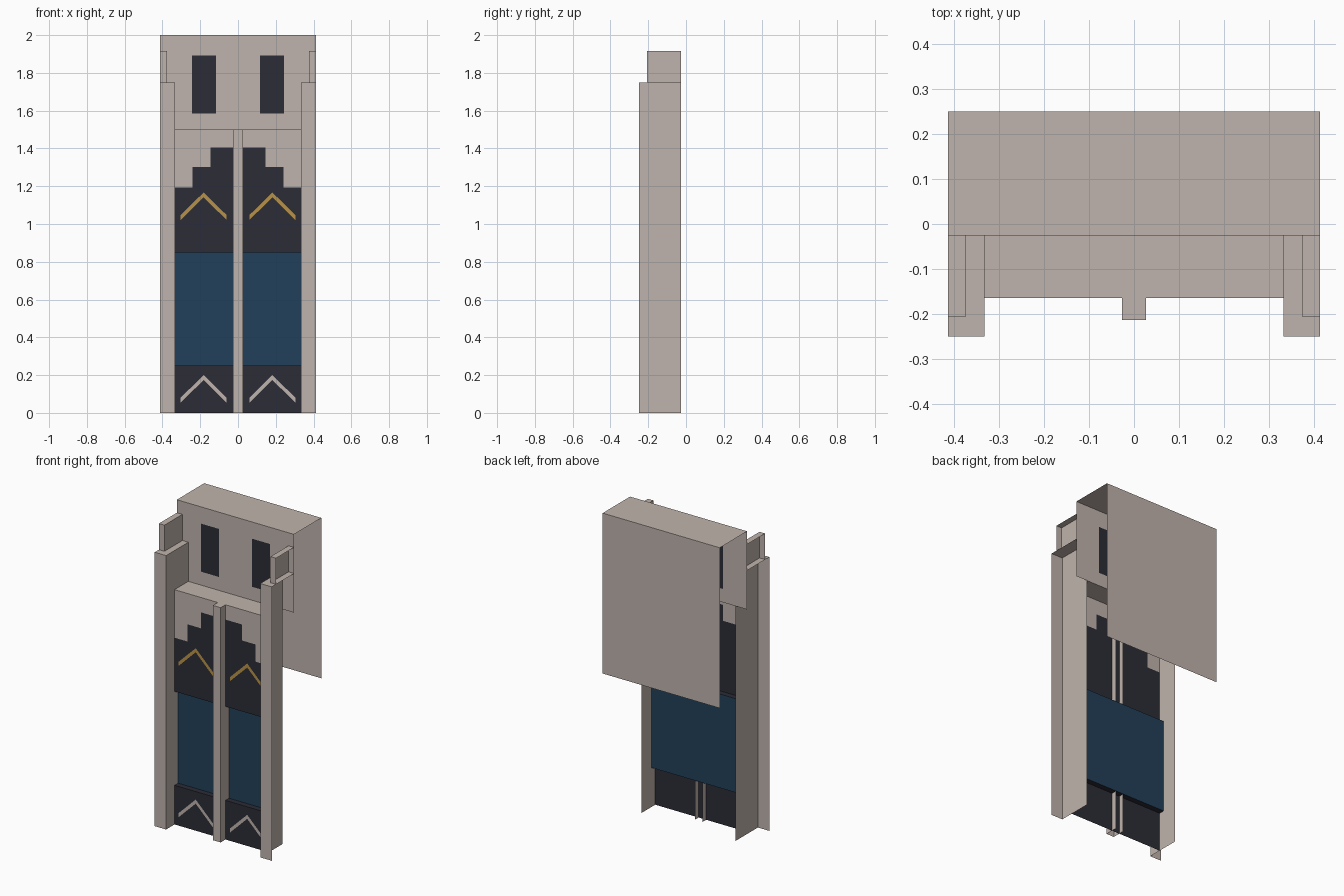
import bpy, bmesh

if "Cube" in bpy.data.objects:
    bpy.data.objects.remove(bpy.data.objects["Cube"])


def material(name, rgb):
    m = bpy.data.materials.new(name)
    m.diffuse_color = (*rgb, 1)
    m.use_nodes = True
    m.node_tree.nodes["Principled BSDF"].inputs["Base Color"].default_value = m.diffuse_color
    return m


STONE = material("warm_stone", (0.527, 0.456, 0.418))
DARK = material("charcoal", (0.025, 0.025, 0.037))
BLUE = material("deep_blue", (0.016, 0.051, 0.102))
GOLD = material("gold", (0.48, 0.29, 0.065))


def finish(name, bm, mats, mirror=False):
    mesh = bpy.data.meshes.new(name)
    bm.to_mesh(mesh)
    bm.free()
    for m in mats:
        mesh.materials.append(m)
    ob = bpy.data.objects.new(name, mesh)
    bpy.context.collection.objects.link(ob)
    if mirror:
        ob.modifiers.new("mirror", 'MIRROR').use_axis[0] = True
    return ob


def folded_sheet(name, xs, profile, mats, rule):
    """Sweep a (y, z) profile along x, colouring each face by its centre."""
    bm = bmesh.new()
    rows = [[bm.verts.new((x, y, z)) for x in xs] for y, z in profile]
    for low, high in zip(rows, rows[1:]):
        for i in range(len(xs) - 1):
            f = bm.faces.new((low[i], low[i + 1], high[i + 1], high[i]))
            f.material_index = rule(f.calc_center_median())
    return finish(name, bm, mats)


def open_box(name, x, y, z, sides, mirror=False):
    """Box shell with only the named sides."""
    bm = bmesh.new()
    v = [bm.verts.new((a, b, c)) for c in z for b in y for a in x]
    quads = {"front": (0, 1, 5, 4), "left": (2, 0, 4, 6),
             "right": (1, 3, 7, 5), "top": (4, 5, 7, 6)}
    for s in sides:
        bm.faces.new([v[i] for i in quads[s]])
    bmesh.ops.delete(bm, geom=[p for p in v if not p.link_faces], context='VERTS')
    return finish(name, bm, [STONE], mirror)


def chevron(name, apex, thickness, mat):
    """Thin inverted V painted on each door bay."""
    bm = bmesh.new()
    cx, half, drop, y = 0.182, 0.122, 0.12, -0.167
    top = [(cx - half, apex - drop), (cx, apex), (cx + half, apex - drop)]
    upper = [bm.verts.new((x, y, z)) for x, z in top]
    lower = [bm.verts.new((x, y, z - thickness)) for x, z in top]
    for i in range(2):
        bm.faces.new((lower[i], lower[i + 1], upper[i + 1], upper[i]))
    return finish(name, bm, [mat], True)


# Side pillars and the smaller blocks above them, open on the outside
open_box("side_pillar", (0.333, 0.414), (-0.25, -0.026), (0, 1.75),
         ("front", "left", "top"), True)
open_box("pillar_cap", (0.375, 0.414), (-0.207, -0.026), (1.75, 1.917),
         ("front", "left", "top"), True)

# Centre post
open_box("centre_post", (-0.027, 0.027), (-0.214, -0.13), (0, 1.5),
         ("front", "left", "right", "top"))


# Door panel: dark base, recessed blue band, stepped dark arch, stone shelf
def door_colour(c):
    if 0.251 < c.z < 0.849:
        return 2
    steps = 1.193 if abs(c.x) > 0.241 else 1.303 if abs(c.x) > 0.145 else 1.405
    return 1 if c.z < steps else 0


FACE, RECESS = -0.165, -0.129
folded_sheet("door_panel", [-0.333, -0.241, -0.145, 0.145, 0.241, 0.333],
             [(FACE, 0), (FACE, 0.25), (RECESS, 0.25), (RECESS, 0.85),
              (FACE, 0.85), (FACE, 1.193), (FACE, 1.303), (FACE, 1.405),
              (FACE, 1.5), (-0.026, 1.5)],
             [STONE, DARK, BLUE], door_colour)

# Upper block: front with two windows, roof and long back wall, open ends
folded_sheet("upper_block", [-0.414, -0.244, -0.117, 0.117, 0.244, 0.414],
             [(-0.026, 1.5), (-0.026, 1.586), (-0.026, 1.893), (-0.026, 2),
              (0.25, 2), (0.25, 0.975)], [STONE, DARK],
             lambda c: int(c.y < 0 and 1.6 < c.z < 1.88 and 0.117 < abs(c.x) < 0.244))

# Chevrons
chevron("upper_chevron", 1.167, 0.026, GOLD)
chevron("lower_chevron", 0.2, 0.026, STONE)
